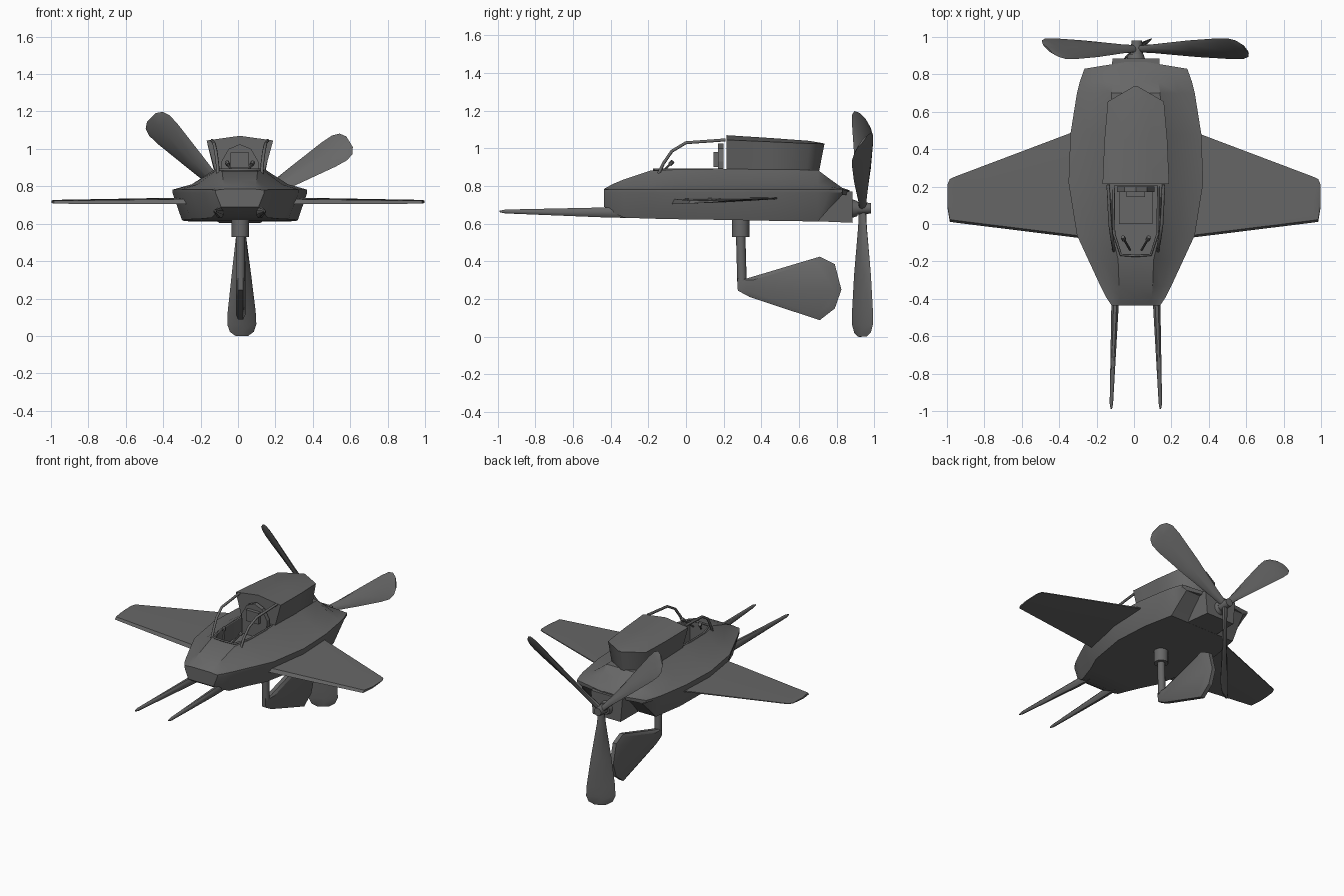
import bpy, bmesh, math
from mathutils import Vector, Matrix

cube = bpy.data.objects.get("Cube")
if cube:
    bpy.data.objects.remove(cube)

GREY = (0.135, 0.135, 0.135, 1)
paint = bpy.data.materials.new("dark_grey")
paint.use_nodes = True
paint.diffuse_color = GREY
paint.node_tree.nodes["Principled BSDF"].inputs["Base Color"].default_value = GREY
CX = 0.01


def finish(name, bm, angle=30):
    bmesh.ops.recalc_face_normals(bm, faces=bm.faces[:])
    mesh = bpy.data.meshes.new(name)
    bm.to_mesh(mesh)
    bm.free()
    mesh.materials.append(paint)
    ob = bpy.data.objects.new(name, mesh)
    bpy.context.collection.objects.link(ob)
    smooth(ob, angle)
    return ob


def smooth(ob, angle):
    bpy.ops.object.select_all(action="DESELECT")
    bpy.context.view_layer.objects.active = ob
    ob.select_set(True)
    bpy.ops.object.shade_smooth_by_angle(angle=math.radians(angle))


def loft(name, rings, angle=30):
    """Skin a list of equal-length point rings and cap both ends."""
    bm = bmesh.new()
    rows = [[bm.verts.new(p) for p in ring] for ring in rings]
    n = len(rows[0])
    for a, b in zip(rows, rows[1:]):
        for i in range(n):
            j = (i + 1) % n
            bm.faces.new((a[i], a[j], b[j], b[i]))
    bm.faces.new(rows[0])
    bm.faces.new(rows[-1])
    return finish(name, bm, angle)


def section(y, half):
    """Mirror a half profile that starts and ends on the centre line."""
    pts = half + [(-x, z) for x, z in half[-2:0:-1]]
    return [(CX + x, y, z) for x, z in pts]


def rod(name, a, b, ra, rb, sides=12):
    a, b = Vector(a), Vector(b)
    bm = bmesh.new()
    turn = (b - a).to_track_quat("Z", "Y").to_matrix().to_4x4()
    bmesh.ops.create_cone(bm, cap_ends=True, segments=sides, radius1=ra, radius2=rb,
                          depth=(b - a).length, matrix=Matrix.Translation((a + b) / 2) @ turn)
    return finish(name, bm, 40)


def tube(name, points, r=0.009):
    curve = bpy.data.curves.new(name, "CURVE")
    curve.dimensions = "3D"
    curve.bevel_depth = r
    curve.bevel_resolution = 1
    curve.use_fill_caps = True
    line = curve.splines.new("POLY")
    line.points.add(len(points) - 1)
    for p, co in zip(line.points, points):
        p.co = (*co, 1)
    curve.materials.append(paint)
    ob = bpy.data.objects.new(name, curve)
    bpy.context.collection.objects.link(ob)


def prism(outline, z0, z1):
    return [[(x, y, z) for x, y in outline] for z in (z0, z1)]


# Hull: y, belt half width, bottom half width, bottom z, top z, deck half width
stations = [
    (-0.435, .13, .10, .69, .785, .08), (-0.39, .16, .125, .66, .81, .085),
    (-0.33, .19, .15, .632, .835, .09), (-0.19, .255, .20, .627, .882, .095),
    (-0.06, .315, .26, .624, .887, .125), (0.22, .36, .31, .62, .89, .135),
    (0.48, .35, .30, .615, .89, .135), (0.70, .315, .26, .612, .885, .13),
    (0.76, .30, .25, .68, .84, .12), (0.83, .275, .24, .752, .79, .11),
    (0.867, .05, .04, .755, .778, .03)]
rings = []
for y, w, wb, zb, zt, wt in stations:
    lip = min(.782, zt - .004)
    mid = (w * .6 + wt * .3, lip + (zt - lip) * .27)
    rings.append(section(y, [(0, zb), (wb, zb), (w, .765), (w, lip), mid, (wt, zt), (0, zt)]))
hull = loft("hull", rings, 25)

# Cockpit opening
cutter = loft("cockpit_cutter", prism([(CX - .075, -.165), (CX + .075, -.165), (CX + .11, -.05),
                                       (CX + .115, .205), (CX - .115, .205), (CX - .11, -.05)], .7, 1))
cut = hull.modifiers.new("cockpit", "BOOLEAN")
cut.object = cutter
cut.operation = "DIFFERENCE"
cut.solver = "EXACT"
bpy.context.view_layer.objects.active = hull
bpy.ops.object.modifier_apply(modifier="cockpit")
bpy.data.objects.remove(cutter)
smooth(hull, 25)

# Head fairing behind the cockpit: y at top, y at bottom, half widths, side z, ridge z
rings = []
for yt, yb, wt, wb, zs, zr in [(.215, .215, .178, .13, 1.045, 1.07), (.45, .45, .168, .135, 1.035, 1.055),
                               (.655, .64, .15, .13, 1.026, 1.04), (.735, .705, .012, .012, 1.024, 1.026)]:
    rings.append([(CX + s * w, y, z) for s, w, y, z in
                  [(-1, wb, yb, .87), (1, wb, yb, .87), (1, wt, yt, zs), (.5, wt, yt, (zs + zr) / 2),
                   (0, wt, yt, zr), (-.5, wt, yt, (zs + zr) / 2), (-1, wt, yt, zs)]])
loft("head_fairing", rings, 70)

# Tail block
loft("tail_block", [[(CX + x * s, y, z) for x, z in [(-.11, b), (.11, b), (.125, .77), (-.125, .77)]]
                    for y, s, b in [(.6, 1.1, .615), (.72, 1.1, .612), (.885, 1, .605)]])
rod("tail_collar", (CX, .88, .68), (CX, .91, .68), .05, .04)

for side, s in (("left", 1), ("right", -1)):
    # Wing rising slightly towards its rear edge: x, front y, rear y, front z, half thickness
    rings = []
    for x, yf, yr, z, t in [(.25, -.08, .52, .718, .014), (.96, .008, .252, .715, .008),
                            (.985, .012, .24, .715, .008), (.998, .09, .21, .716, .005)]:
        rings.append([(s * x, yf, z - t), (s * x, yf + .012, z + t), (s * x, yf * .5 + yr * .5, z + t * 1.5),
                      (s * x, yr, z + t * 1.6), (s * x, yr, z + t), (s * x, yf * .5 + yr * .5, z - t * .3)])
    loft(side + "_wing", rings, 20)

    # Tapered nose prong
    rings = []
    for y, x, w, z, h in [(-.30, .105, .022, .66, .032), (-.45, .112, .021, .66, .028),
                          (-.96, .131, .01, .665, .011), (-.99, .131, .004, .665, .004)]:
        rings.append([(CX + s * x + w * math.cos(a), y, z + h * math.sin(a))
                      for a in [math.tau * (i + .5) / 8 for i in range(8)]])
    loft(side + "_prong", rings, 50)

    # Canopy rail, cockpit rim and control lever
    tube(side + "_canopy_rail", [(CX + s * x, y, z) for x, y, z in
         [(.115, -.155, .845), (.12, -.12, .92), (.128, -.075, .985), (.138, 0, 1.03), (.148, .21, 1.045)]])
    tube(side + "_rim", [(CX + s * x, y, .888) for x, y in [(0, -.17), (.08, -.165), (.117, -.05), (.12, .2)]], .007)
    rod(side + "_lever", (CX + s * .03, -.14, .86), (CX + s * .065, -.08, .92), .006, .006, 8)
    rod(side + "_lever_knob", (CX + s * .063, -.085, .915), (CX + s * .07, -.07, .93), .012, .012, 8)

# Pilot seat with an arched back
back = [(-.095, .71), (.095, .71), (.1, .93), (.06, 1.0), (0, 1.025), (-.06, 1.0), (-.1, .93)]
loft("seat_back", [[(CX + x, y, z) for x, z in back] for y in (.17, .2)])
loft("seat_cushion", prism([(CX - .09, 0), (CX + .09, 0), (CX + .09, .18), (CX - .09, .18)], .69, .79))
loft("headrest", prism([(CX - .05, .145), (CX + .05, .145), (CX + .05, .18), (CX - .05, .18)], .9, .98))

# Propeller hub and blades
hub = Vector((.015, .937, .682))
rod("propeller_hub", hub - Vector((0, .04, 0)), hub + Vector((0, .045, 0)), .035, .028)
for label, deg in (("upper_left", 31.5), ("upper_right", 134.5), ("lower", 270.5)):
    a = math.radians(deg)
    along = Vector((math.cos(a), 0, math.sin(a)))
    across = Vector((-math.sin(a), 0, math.cos(a)))
    rings = []
    for r, half, thick in [(.0, .02, .018), (.1, .03, .016), (.35, .068, .014), (.55, .093, .012),
                           (.62, .095, .010), (.66, .078, .008), (.682, .04, .005)]:
        pitch = math.radians(48 - 14 * r / .68)
        chord = across * math.cos(pitch) + Vector((0, 1, 0)) * math.sin(pitch)
        flat = along.cross(chord)
        rings.append([hub + along * r + chord * half * math.cos(t) + flat * thick * math.sin(t)
                      for t in [math.tau * i / 8 for i in range(8)]])
    loft(label + "_blade", rings, 50)

# Lower mast and rudder
rod("mast_sleeve", (CX + .003, .29, .53), (CX + .003, .29, .63), .047, .047)
rod("mast", (CX + .003, .297, .295), (CX + .003, .29, .55), .025, .025)
fin = [(.272, .31), (.325, .31), (.71, .425), (.79, .385), (.825, .25), (.79, .15),
       (.71, .088), (.34, .21), (.275, .245)]
rings = []
for x, k in [(-.025, .85), (-.014, 1), (.014, 1), (.025, .85)]:
    rings.append([(CX + .004 + x, .56 + (y - .56) * k, .26 + (z - .26) * k) for y, z in fin])
loft("rudder", rings, 30)
